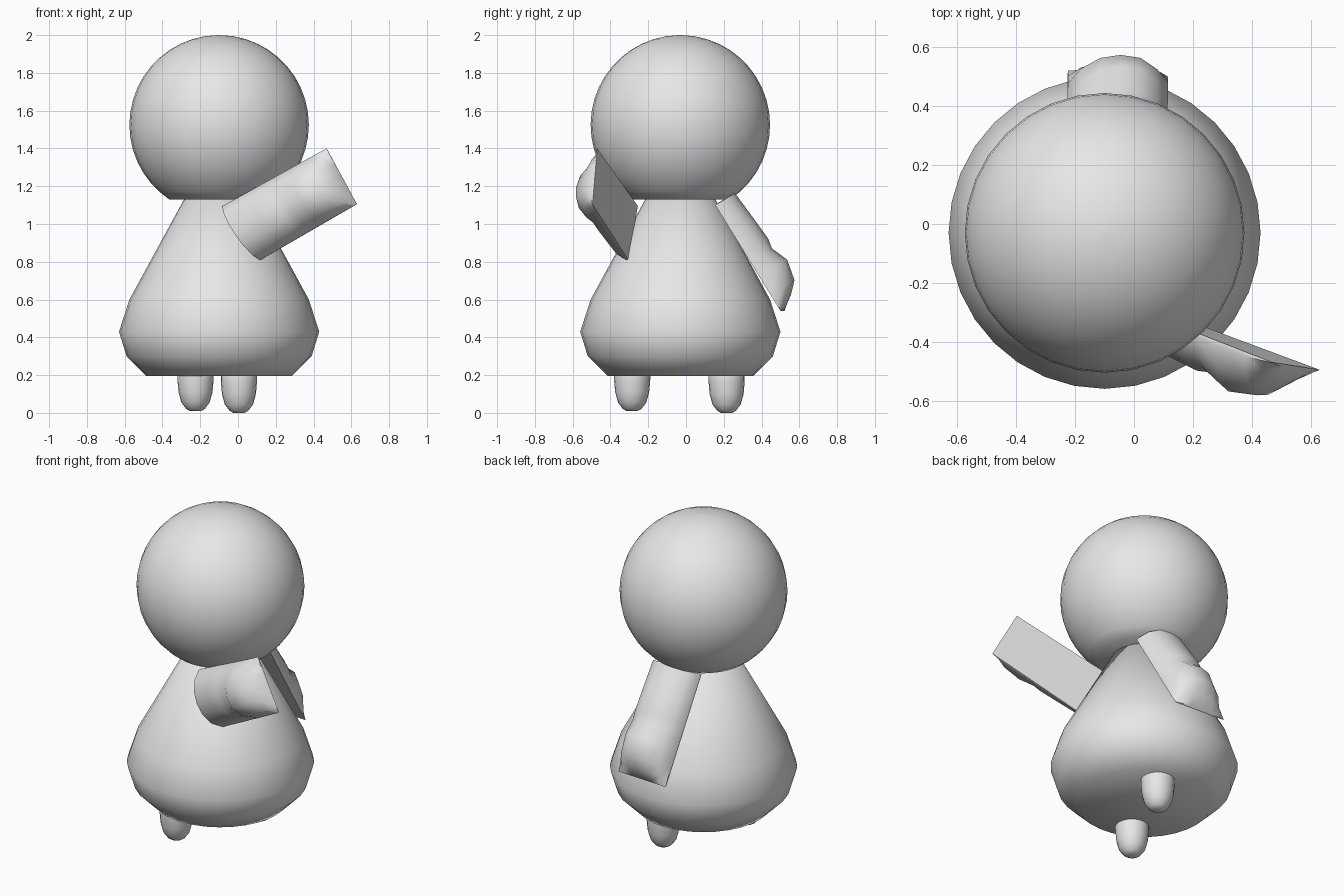
import bpy, bmesh, math
from mathutils import Vector

cube = bpy.data.objects.get("Cube")
if cube:
    bpy.data.objects.remove(cube, do_unlink=True)

grey = bpy.data.materials.new("plain_grey")
grey.use_nodes = True
grey.diffuse_color = (0.8, 0.8, 0.8, 1)
grey.node_tree.nodes["Principled BSDF"].inputs["Base Color"].default_value = grey.diffuse_color


def finish(name, bm, angle=180):
    bmesh.ops.recalc_face_normals(bm, faces=bm.faces)
    mesh = bpy.data.meshes.new(name)
    bm.to_mesh(mesh)
    bm.free()
    mesh.materials.append(grey)
    obj = bpy.data.objects.new(name, mesh)
    bpy.context.collection.objects.link(obj)
    bpy.ops.object.select_all(action='DESELECT')
    obj.select_set(True)
    bpy.context.view_layer.objects.active = obj
    if angle < 180:
        bpy.ops.object.shade_smooth_by_angle(angle=math.radians(angle))
    else:
        bpy.ops.object.shade_smooth()
    return obj


def bridge(bm, rings):
    """Skin a list of closed vertex rings and cap both ends."""
    for a, b in zip(rings, rings[1:]):
        for i in range(len(a)):
            j = (i + 1) % len(a)
            bm.faces.new((a[i], a[j], b[j], b[i]))
    bm.faces.new(rings[0])
    bm.faces.new(rings[-1])


def lathe(name, profile, x, y, sides):
    bm = bmesh.new()
    rings = []
    for r, z in profile:
        turn = [2 * math.pi * i / sides for i in range(sides)]
        rings.append([bm.verts.new((x + r * math.cos(a), y + r * math.sin(a), z)) for a in turn])
    bridge(bm, rings)
    return finish(name, bm)


CX, CY = -0.1, -0.03

# Round head, cut flat underneath
R, HZ, CUT = 0.475, 1.525, 1.13
end = math.acos((CUT - HZ) / R)
steps = [0.02 + (end - 0.02) * i / 18 for i in range(19)]
lathe("head", [(R * math.sin(a), HZ + R * math.cos(a)) for a in steps], CX, CY, 32)

# Bell-shaped body
lathe("body", [(0.175, 1.15), (0.475, 0.6), (0.53, 0.43), (0.49, 0.3), (0.385, 0.195)], CX, CY, 32)

# Stubby legs with rounded tips
leg = [(0.096, 0.3), (0.096, 0.17), (0.09, 0.1), (0.075, 0.045), (0.05, 0.012), (0.03, 0)]
for name, x, y, lift in (("front_leg", -0.225, -0.285, 0.01), ("back_leg", 0.005, 0.215, 0)):
    lathe(name, [(r, z + lift) for r, z in leg], x, y, 20)

# Arms: flat inside, arched outside, pinched mid-length and thin at the tip
LENGTHWISE = [(0, 0.11), (0.26, 0.125), (0.45, 0.135), (0.53, 0.125),
              (0.67, 0.163), (0.84, 0.14), (0.93, 0.08), (1, 0.012)]
ACROSS = [(0, 0.1), (0.12, 0.55), (0.3, 0.88), (0.5, 1), (0.7, 0.95), (0.88, 0.65), (1, 0.1)]


def arm(name, root_a, tip_a, tip_b, root_b):
    a, b, c, d = map(Vector, (root_a, tip_a, tip_b, root_b))
    out = -(b - a).cross(d - a).normalized()
    bm = bmesh.new()
    rings = []
    for s, thick in LENGTHWISE:
        left, right = a.lerp(b, s), d.lerp(c, s)
        ring = [left.lerp(right, w) + out * thick * t for w, t in ACROSS]
        rings.append([bm.verts.new(p) for p in [left] + ring + [right]])
    bridge(bm, rings)
    finish(name, bm, 40)


arm("front_arm", (-0.08, -0.255, 1.095), (0.47, -0.47, 1.4), (0.63, -0.495, 1.105), (0.12, -0.305, 0.81))
arm("back_arm", (-0.23, 0.175, 1.115), (-0.225, 0.52, 0.54), (0.115, 0.5, 0.54), (0.11, 0.155, 1.1))
